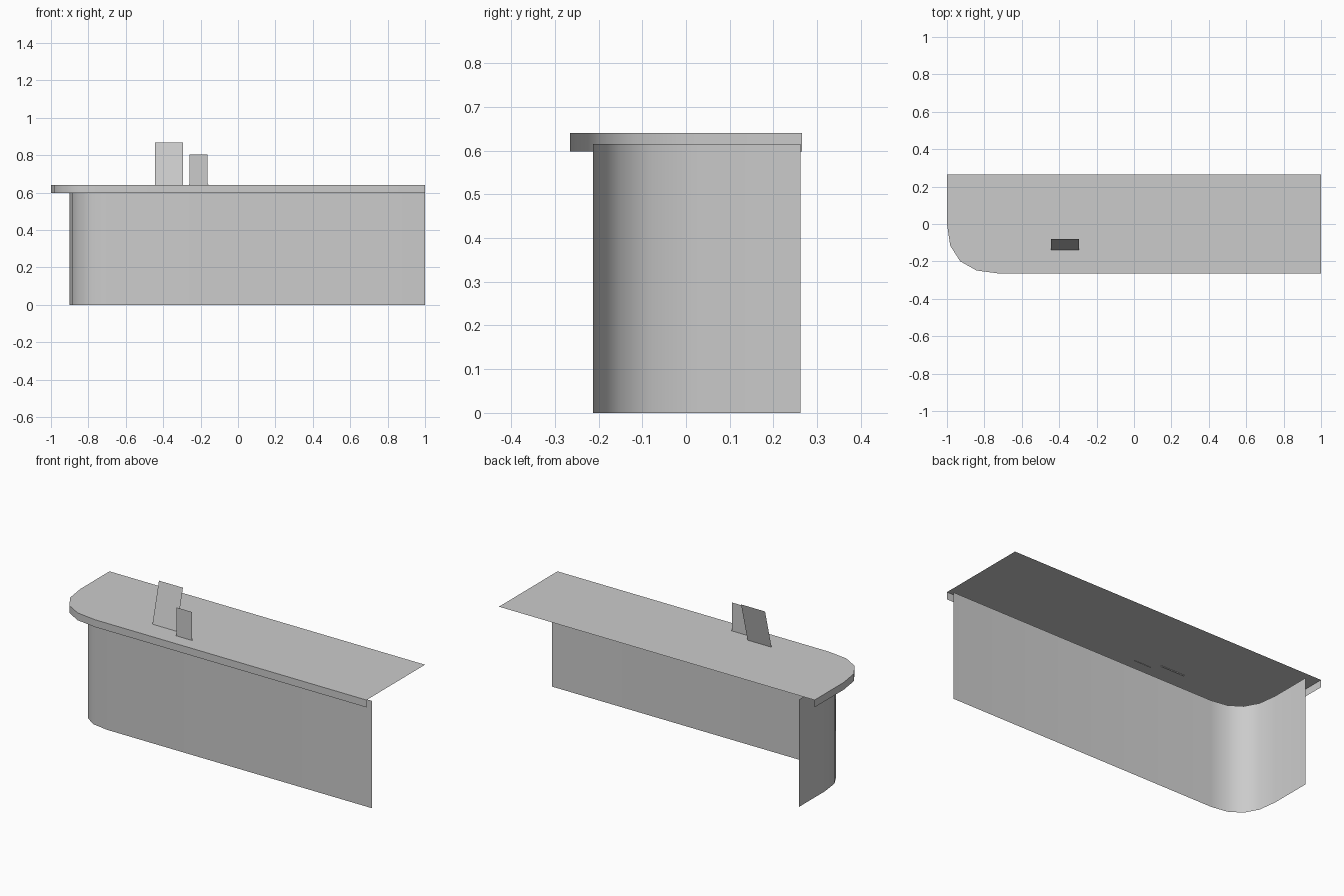
import bpy
import bmesh
import math
from mathutils import Vector

cube = bpy.data.objects.get("Cube")
if cube:
    bpy.data.objects.remove(cube, do_unlink=True)

# One plain grey for the whole counter
grey = bpy.data.materials.new("light_grey")
grey.use_nodes = True
colour = (0.6, 0.6, 0.6, 1.0)
grey.diffuse_color = colour
grey.node_tree.nodes["Principled BSDF"].inputs["Base Color"].default_value = colour


def finish(name, bm, smooth=False):
    mesh = bpy.data.meshes.new(name)
    bm.to_mesh(mesh)
    bm.free()
    mesh.materials.append(grey)
    obj = bpy.data.objects.new(name, mesh)
    bpy.context.collection.objects.link(obj)
    if smooth:
        bpy.ops.object.select_all(action="DESELECT")
        obj.select_set(True)
        bpy.context.view_layer.objects.active = obj
        bpy.ops.object.shade_smooth_by_angle(angle=math.radians(40))
    return obj


def sheet(name, points):
    """Single flat polygon."""
    bm = bmesh.new()
    bm.faces.new([bm.verts.new(p) for p in points])
    return finish(name, bm)


def outline(left, front, back, run_x, run_y, steps=4):
    """Path from the back, round the curved corner, to the open end."""
    a = Vector((left, front + run_y))
    b = Vector((left, front))
    c = Vector((left + run_x, front))
    path = [Vector((left, back))]
    for i in range(steps + 1):
        t = i / steps
        path.append(a * (1 - t) ** 2 + b * 2 * t * (1 - t) + c * t * t)
    path.append(Vector((1.0, front)))
    return path


def band(name, path, low, high):
    """Upright strip following a path."""
    bm = bmesh.new()
    bottom = [bm.verts.new((p.x, p.y, low)) for p in path]
    top = [bm.verts.new((p.x, p.y, high)) for p in path]
    for i in range(len(path) - 1):
        bm.faces.new((bottom[i], bottom[i + 1], top[i + 1], top[i]))
    return finish(name, bm, smooth=True)


TOP = 0.64
HALF = 0.265

# Worktop and its hanging edge
top_path = outline(-1.0, -HALF, HALF, 0.28, HALF)
sheet("worktop", [(p.x, p.y, TOP) for p in top_path] + [(1.0, HALF, TOP)])
band("worktop_edge", top_path, 0.598, TOP)

# Counter wall, open at the back and the left end
band("counter_wall", outline(-0.9, -0.213, 0.262, 0.22, 0.24), 0.0, 0.615)

# Leaning display panel
sheet("leaning_panel", [(-0.445, -0.14, 0.635), (-0.293, -0.14, 0.635),
                        (-0.293, -0.08, 0.867), (-0.445, -0.08, 0.867)])

# Small upright card with a slightly flared foot
half_card = [(0.054, 0.638), (0.048, 0.65), (0.048, 0.803)]
card = half_card + [(-x, z) for x, z in reversed(half_card)]
sheet("upright_card", [(x - 0.211, -0.185, z) for x, z in card])
